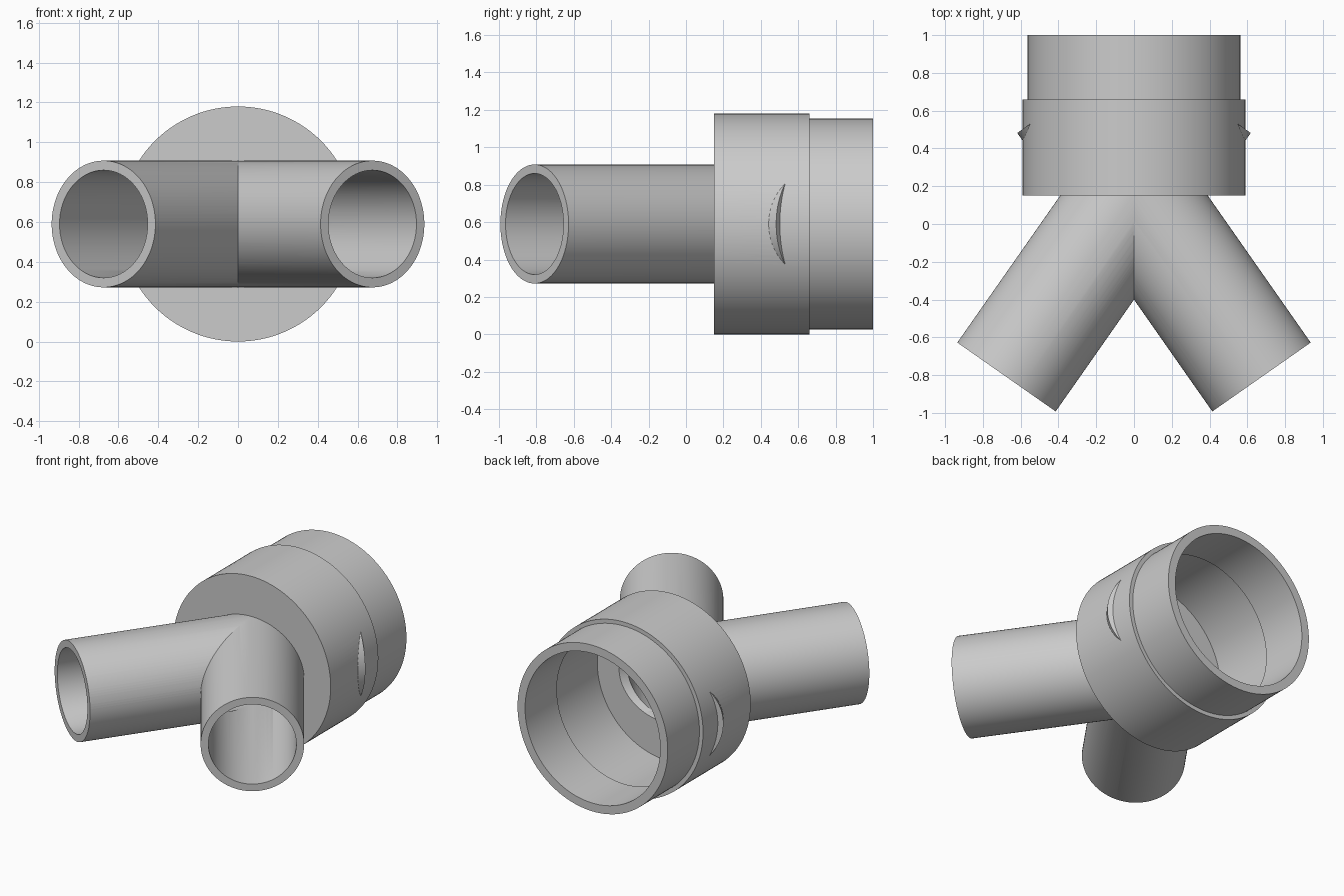
import bpy, bmesh, math
from mathutils import Vector

cube = bpy.data.objects.get("Cube")
if cube:
    bpy.data.objects.remove(cube, do_unlink=True)

AXIS_Z = 0.59
BACK = Vector((0, 1, 0))
ANGLE = math.radians(35)

grey = bpy.data.materials.new("plain grey")
grey.use_nodes = True
colour = (0.6, 0.6, 0.6, 1)
grey.diffuse_color = colour
grey.node_tree.nodes["Principled BSDF"].inputs["Base Color"].default_value = colour


def rod(name, start, direction, length, radius, sides=128):
    """Solid cylinder that runs from start along direction."""
    bm = bmesh.new()
    bmesh.ops.create_cone(bm, cap_ends=True, segments=sides, radius1=radius,
                          radius2=radius, depth=length)
    bmesh.ops.translate(bm, verts=bm.verts, vec=(0, 0, length / 2))
    turn = direction.to_track_quat('Z', 'Y').to_matrix().to_4x4()
    bmesh.ops.transform(bm, matrix=turn, verts=bm.verts)
    bmesh.ops.translate(bm, verts=bm.verts, vec=start)
    mesh = bpy.data.meshes.new(name)
    bm.to_mesh(mesh)
    bm.free()
    mesh.materials.append(grey)
    obj = bpy.data.objects.new(name, mesh)
    bpy.context.collection.objects.link(obj)
    return obj


def straight(name, y0, y1, radius):
    return rod(name, Vector((0, y0, AXIS_Z)), BACK, y1 - y0, radius)


def branch(name, side, length, radius, lead=0.0):
    """Slanted pipe whose open end is at the front, on the given side."""
    direction = Vector((-side * math.sin(ANGLE), math.cos(ANGLE), 0))
    start = Vector((side * 0.675, -0.81, AXIS_Z)) - direction * lead
    return rod(name, start, direction, length + lead, radius)


def combine(target, tool, operation):
    mod = target.modifiers.new(operation.lower(), 'BOOLEAN')
    mod.operation = operation
    mod.solver = 'EXACT'
    mod.object = tool
    bpy.context.view_layer.objects.active = target
    bpy.ops.object.modifier_apply(modifier=mod.name)
    bpy.data.objects.remove(tool, do_unlink=True)


# Outer shell: collar, rear sleeve and the two crossing branch pipes,
# whose inner corners break through the collar wall as small crescents
fitting = straight("y_pipe_fitting", 0.15, 0.66, 0.59)
combine(fitting, straight("rear_sleeve", 0.4, 1.0, 0.563), 'UNION')
for side in (-1, 1):
    combine(fitting, branch("branch_pipe", side, 1.8, 0.318), 'UNION')

# Hollow interior: chamber, sleeve bore and branch bores
combine(fitting, straight("chamber", 0.2, 0.66, 0.525), 'DIFFERENCE')
combine(fitting, straight("sleeve_bore", 0.4, 1.1, 0.507), 'DIFFERENCE')
for side in (-1, 1):
    combine(fitting, branch("branch_bore", side, 1.5, 0.27, 0.1), 'DIFFERENCE')

# Smooth round walls with crisp rims
bpy.ops.object.select_all(action='DESELECT')
fitting.select_set(True)
bpy.context.view_layer.objects.active = fitting
bpy.ops.object.shade_smooth_by_angle(angle=math.radians(30))
